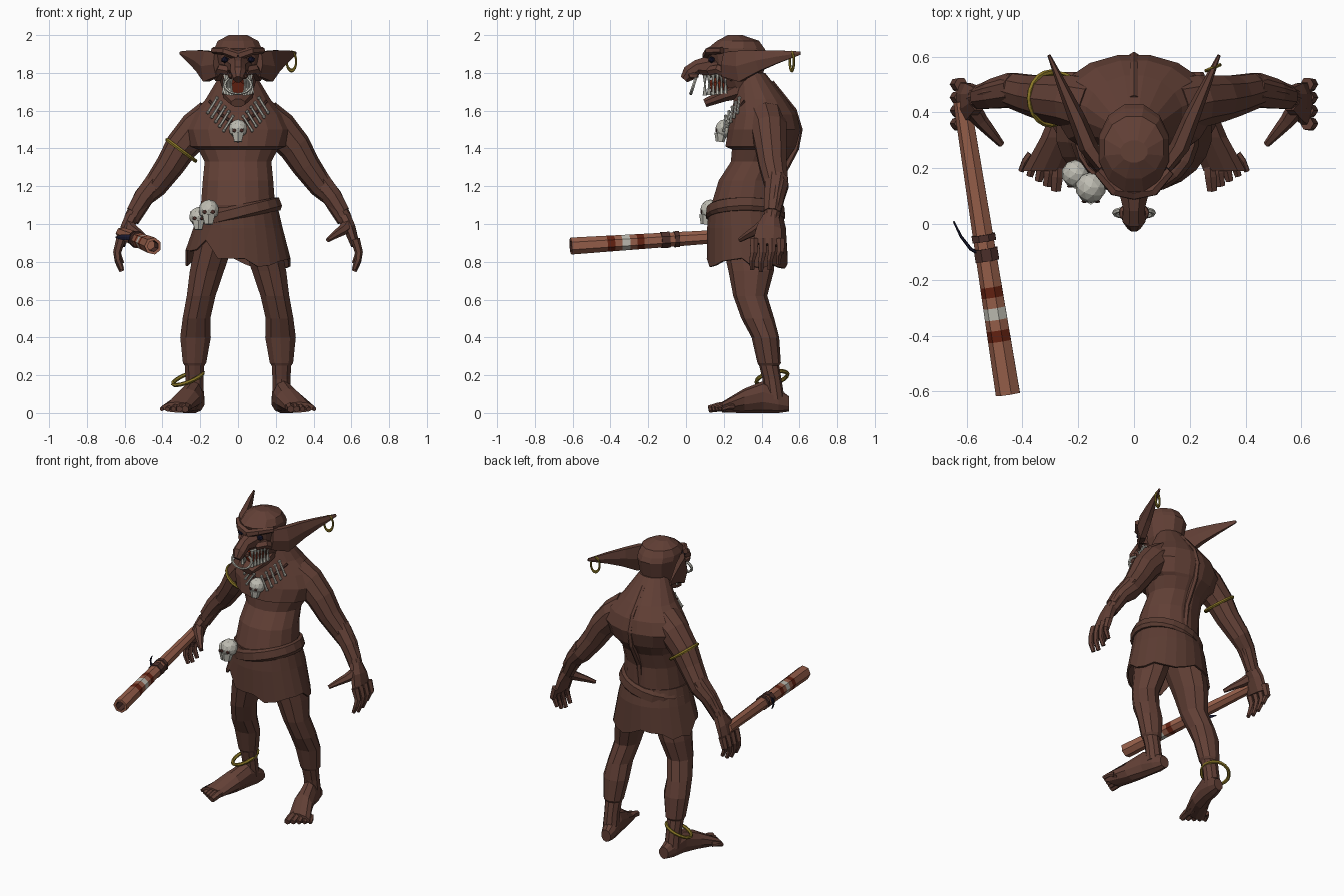
import bpy, bmesh, math, random
from mathutils import Vector

random.seed(4)
old = bpy.data.objects.get("Cube")
if old:
    bpy.data.objects.remove(old, do_unlink=True)


def material(name, *rgb):
    mat = bpy.data.materials.new(name)
    mat.use_nodes = True
    mat.diffuse_color = (*rgb, 1)
    shader = mat.node_tree.nodes["Principled BSDF"]
    shader.inputs["Base Color"].default_value = (*rgb, 1)
    shader.inputs["Roughness"].default_value = .8
    return mat


SKIN = material("brown skin", .12, .05, .036)
HIDE = material("brown hide", .105, .045, .032)
WOOD = material("reddish wood", .31, .115, .07)
RED = material("dark red", .13, .016, .006)
BONE = material("bone", .52, .51, .45)
GOLD = material("dull gold", .25, .18, .02)
NAVY = material("dark feather", .01, .01, .03)
LEATHER = material("dark leather", .075, .03, .024)
X, Y, Z = Vector((1, 0, 0)), Vector((0, 1, 0)), Vector((0, 0, 1))
SIDES = {"left": 1, "right": -1}


def finish(name, bm, materials):
    bmesh.ops.recalc_face_normals(bm, faces=bm.faces)
    mesh = bpy.data.meshes.new(name)
    bm.to_mesh(mesh)
    bm.free()
    for mat in materials:
        mesh.materials.append(mat)
    ob = bpy.data.objects.new(name, mesh)
    bpy.context.collection.objects.link(ob)
    return ob


def loft(name, sections, materials, sides=8, ref=X, axis=None, cap=True, mirror=1, bands=None):
    """Skin elliptical sections (x, y, z, radius along ref, optional other radius)."""
    points = [Vector((s[0] * mirror, s[1], s[2])) for s in sections]
    last = len(points) - 1
    bm, rings = bmesh.new(), []
    for i, (point, section) in enumerate(zip(points, sections)):
        tangent = axis or points[min(i + 1, last)] - points[max(i - 1, 0)]
        tangent = tangent.normalized()
        across = (ref - tangent * ref.dot(tangent)).normalized()
        u, v = across * section[3], tangent.cross(across) * section[-1]
        angles = [math.tau * (k + .5) / sides for k in range(sides)]
        rings.append([bm.verts.new(point + u * math.cos(a) + v * math.sin(a)) for a in angles])
    for i, (low, high) in enumerate(zip(rings, rings[1:])):
        for k in range(sides):
            face = bm.faces.new((low[k - 1], low[k], high[k], high[k - 1]))
            face.material_index = bands[i] if bands else 0
    if cap:
        bm.faces.new(rings[0])
        bm.faces.new(rings[-1])
    return finish(name, bm, materials)


def taper(name, points, start, end, mat, sides=6, ref=X, mirror=1):
    """Round tube whose radius changes evenly from start to end."""
    last = len(points) - 1
    sections = [(*p, start + (end - start) * i / last) for i, p in enumerate(points)]
    return loft(name, sections, [mat], sides, ref, mirror=mirror)


def stack(name, rows, mat, sides, cap=True):
    """Level ellipses on the centre line from (height, front, back, half width)."""
    sections = [(0, (front + back) / 2, z, width, (back - front) / 2)
                for z, front, back, width in rows]
    return loft(name, sections, [mat], sides, axis=Z, cap=cap)


def ball(name, centre, size, mat, detail=1):
    bm = bmesh.new()
    bmesh.ops.create_icosphere(bm, subdivisions=detail, radius=1)
    for vert in bm.verts:
        vert.co = Vector(centre) + vert.co * Vector(size) if isinstance(size, float) else Vector(
            [c + a * b for c, a, b in zip(centre, vert.co, size)])
    return finish(name, bm, [mat])


def hoop(name, centre, radius, thickness, rotation, mat, scale=(1, 1, 1)):
    bpy.ops.mesh.primitive_torus_add(major_radius=radius, minor_radius=thickness,
                                     major_segments=20, minor_segments=6,
                                     location=centre, rotation=rotation)
    ob = bpy.context.object
    ob.name, ob.scale = name, scale
    ob.data.materials.append(mat)


def small_skull(name, x, y, z, r):
    ball(name + "_cranium", (x, y, z), (r, r, r), BONE, 2)
    taper(name + "_jaw", [(x, y - r * .4, z - r * .5), (x, y - r * .5, z - r * 1.4)],
          r * .7, r * .45, BONE)
    for side, s in SIDES.items():
        ball(f"{name}_{side}_socket", (x + s * r * .4, y - r * .9, z - r * .2),
             (r * .25, r * .1, r * .2), LEATHER)


# Hunched torso with a chest ledge over the waist
stack("torso", [(.95, .16, .5, .2), (1.1, .13, .5, .2), (1.23, .17, .5, .19),
                (1.33, .235, .53, .18), (1.395, .24, .575, .215), (1.41, .205, .585, .255),
                (1.5, .22, .61, .285), (1.58, .24, .59, .245), (1.66, .25, .535, .175),
                (1.8, .27, .42, .09)], SKIN, 16)
taper("spine_ridge", [(0, .48, 1.1), (0, .5, 1.25), (0, .58, 1.4), (0, .6, 1.5),
                      (0, .57, 1.6), (0, .45, 1.75)], .02, .016, SKIN)

# Head
stack("skull", [(1.72, .2, .39, .085), (1.78, .15, .41, .11), (1.9, .12, .435, .13),
                (1.93, .11, .42, .13), (1.97, .16, .39, .11), (2, .22, .3, .05)], SKIN, 12)
loft("snout", [(0, .22, 1.83, .1, .075), (0, .12, 1.835, .06), (0, .06, 1.83, .042),
               (0, .02, 1.8, .045), (0, -.01, 1.765, .025)], [SKIN])
loft("jaw", [(0, .3, 1.72, .09, .06), (0, .2, 1.68, .085, .035), (0, .1, 1.64, .04, .024)], [SKIN])
taper("mouth_lining", [(0, .24, 1.74), (0, .13, 1.72)], .07, .04, RED)
hoop("nose_ring", (0, .04, 1.735), .07, .009, (math.radians(72), 0, 0), BONE, (1, .7, 1))
hoop("earring", (.283, .56, 1.86), .032, .007, (math.radians(90), 0, .4), GOLD, (.85, 1.5, 1))
for side, s in SIDES.items():
    taper(side + "_brow", [(0, .11, 1.89), (.07, .12, 1.915), (.13, .19, 1.92)],
          .025, .018, SKIN, ref=Y, mirror=s)
    ball(side + "_eye", (s * .07, .135, 1.87), (.022, .018, .018), NAVY)
    taper(side + "_cheek", [(.04, .13, 1.81), (.085, .17, 1.82), (.11, .25, 1.78)],
          .028, .028, SKIN, ref=Z, mirror=s)
    ball(side + "_nostril", (s * .036, .04, 1.785), (.02, .03, .02), SKIN)
    loft(side + "_ear", [(.11, .2, 1.845, .075, .025), (.165, .28, 1.835, .095, .035),
                         (.205, .38, 1.865, .065, .03), (.25, .48, 1.885, .04, .02),
                         (.305, .605, 1.905, .01, .006)], [SKIN], 6, Z, mirror=s)
    for i in range(6):
        x, y, z = .035 + .008 * i, .1 + .022 * i, 1.74 + .002 * i
        taper(side + "_lower_tooth", [(x, y, z - .06), (x, y, z)], .012, .004, BONE, mirror=s)
        taper(side + "_upper_tooth", [(x, y, z + .05), (x, y, z)], .012, .004, BONE, mirror=s)

# Limbs
for side, s in SIDES.items():
    taper(side + "_arm", [(.14, .42, 1.55), (.22, .44, 1.5), (.3, .45, 1.41), (.36, .46, 1.31),
                          (.44, .48, 1.2), (.5, .47, 1.14), (.565, .45, 1.02)],
          .11, .042, SKIN, 10, Y, s)
    taper(side + "_forearm_muscle", [(.42, .48, 1.24), (.5, .465, 1.14), (.55, .455, 1.06)],
          .064, .046, SKIN, 8, Y, s)
    loft(side + "_palm", [(.56, .45, 1.04, .045, .04), (.59, .44, .98, .07, .035),
                          (.62, .43, .89, .085, .025)], [SKIN], 8, Y, mirror=s)
    for i, lift in enumerate((.01, 0, .01, .04)):
        y = .36 + .047 * i
        taper(side + "_finger", [(.62, y, .92), (.64, y, .85), (.635, y - .01, .8 + lift),
                                 (.615, y - .01, .75 + lift)], .025, .013, SKIN, 6, Y, s)
    taper(side + "_thumb", [(.58, .41, .99), (.55, .37, .965), (.51, .325, .94),
                            (.475, .285, .915)], .035, .012, SKIN, 6, Y, s)
    loft(side + "_leg", [(.11, .33, .95, .11, .15), (.165, .345, .75, .095, .12),
                         (.195, .34, .62, .08, .09), (.22, .38, .5, .077, .087),
                         (.225, .42, .4, .085, .073), (.23, .44, .265, .065, .062),
                         (.23, .44, .25, .054, .053), (.23, .455, .18, .05), (.23, .47, .07, .052)],
         [SKIN], 10, axis=Z, mirror=s)
    loft(side + "_foot", [(.215, .545, .048, .035, .04), (.225, .49, .065, .05, .065),
                          (.24, .41, .085, .055, .085), (.27, .31, .065, .068, .065),
                          (.325, .19, .03, .08, .028)], [SKIN], 10, axis=Y, mirror=s)
    for i in range(5):
        t, r = i / 4, .028 - .003 * i
        taper(side + "_toe", [(.27 + .1 * t, .25, .034), (.275 + .115 * t, .17 + .055 * t, .032),
                              (.28 + .125 * t, .12 + .07 * t, .02)], r, r * .7, SKIN, mirror=s)

# Hide skirt with a ragged hem, cut higher at the right front
skirt = stack("skirt", [(1.09, .12, .505, .212), (.98, .11, .53, .238), (.8, .108, .54, .28)],
              HIDE, 24, cap=False)
for vert in skirt.data.vertices:
    if vert.co.z < .82:
        vert.co.z = random.uniform(.76, .83)
        if vert.co.x < -.13 and vert.co.y < .3:
            vert.co.z += .09
skirt.modifiers.new("thickness", "SOLIDIFY").thickness = .012
loft("belt", [(.01, .315, 1.03, .222, .2), (.008, .315, 1.04, .235, .212),
              (-.004, .315, 1.085, .23, .207), (-.007, .315, 1.1, .21, .19)], [HIDE], 20)

# Trophies and jewellery
small_skull("front_belt_skull", -.155, .13, 1.075, .055)
small_skull("side_belt_skull", -.21, .18, 1.04, .05)
small_skull("necklace_skull", 0, .205, 1.505, .05)
for side, s in SIDES.items():
    taper(side + "_necklace_cord", [(.15, .31, 1.65), (.09, .25, 1.58), (.02, .22, 1.53)],
          .008, .008, LEATHER, mirror=s)
    for i in range(5):
        x, y, z = .05 + .021 * i, .21 + .018 * i, 1.535 + .024 * i
        top, bottom = (x - .022, y, z + .035), (x + .025, y - .01, z - .04)
        taper(side + "_necklace_bone", [top, bottom], .007, .007, BONE, ref=Y, mirror=s)
        for end in (top, bottom):
            ball(side + "_bone_knob", (end[0] * s, *end[1:]), (.011, .011, .011), BONE)
hoop("armband", (-.3, .45, 1.39), .093, .011, (0, .64, 0), GOLD)
hoop("anklet", (-.265, .455, .185), .085, .011, (.25, -.38, 0), GOLD)


# Hollow painted pipe in the right hand
def pipe_section(y, radius):
    along = .34 - y
    return (-.6 + .158 * along, y, .945 - .065 * along, radius)


cuts = (.44, -.225, -.262, -.3, -.342, -.38, -.42, -.61)
pipe = [pipe_section(y, .038 - .013 * y) for y in cuts]
pipe += [pipe_section(-.61, .03), pipe_section(-.5, .028)]
loft("blowpipe", pipe, [WOOD, RED, BONE, LEATHER], 7, axis=Vector((.158, -1, -.065)),
     bands=(0, 1, 0, 2, 0, 1, 0, 0, 3))
for y in (-.05, -.1, -.12):
    loft("pipe_binding", [pipe_section(y + d, .046) for d in (.012, -.012)], [LEATHER])
loft("feather", [(-.54, -.115, .93, .008, .006), (-.585, -.09, .93, .018, .006),
                 (-.62, -.045, .93, .015, .005), (-.647, .01, .93, .003)], [NAVY], 6, Z)
